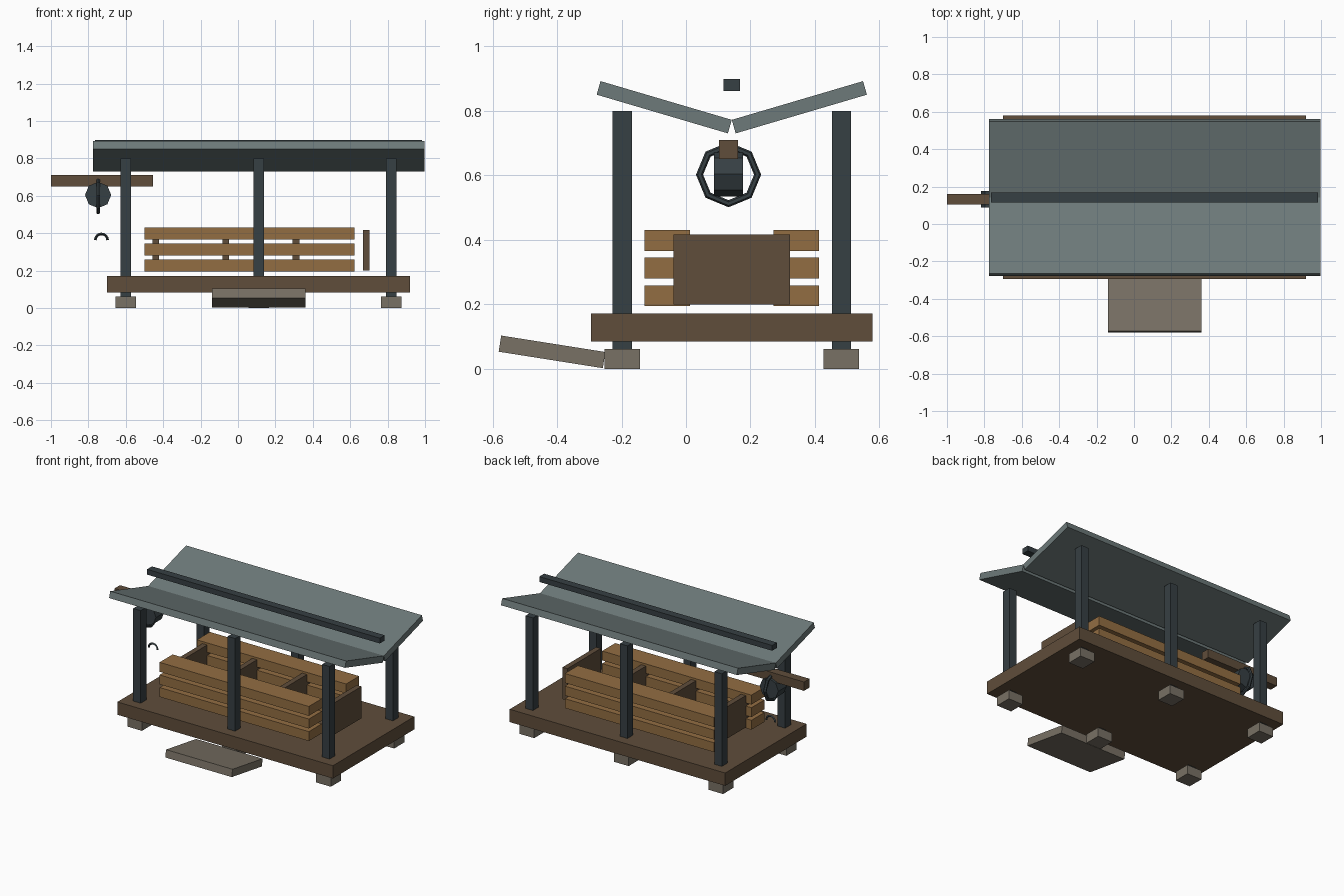
import bpy, bmesh
from math import pi, sin, cos

if "Cube" in bpy.data.objects:
    bpy.data.objects.remove(bpy.data.objects["Cube"])


def material(name, r, g, b):
    m = bpy.data.materials.new(name)
    m.diffuse_color = (r, g, b, 1)
    m.use_nodes = True
    m.node_tree.nodes["Principled BSDF"].inputs["Base Color"].default_value = m.diffuse_color
    return m


DARK_WOOD = material("dark_wood", 0.115, 0.075, 0.043)
PLANK = material("plank_wood", 0.29, 0.155, 0.055)
IRON = material("dark_iron", 0.037, 0.05, 0.056)
SLATE = material("slate", 0.155, 0.195, 0.195)
STONE = material("stone", 0.19, 0.165, 0.13)


def box(name, x, y, z, mat):
    """Box from (min, max) ranges on each axis."""
    return prism(name, [(y[0], z[0]), (y[1], z[0]), (y[1], z[1]), (y[0], z[1])], x, mat)


def prism(name, profile, x, mat):
    """Extrude a (y, z) profile along x."""
    bm = bmesh.new()
    face = bm.faces.new([bm.verts.new((x[0], y, z)) for y, z in profile])
    ext = bmesh.ops.extrude_face_region(bm, geom=[face])
    verts = [v for v in ext["geom"] if isinstance(v, bmesh.types.BMVert)]
    bmesh.ops.translate(bm, verts=verts, vec=(x[1] - x[0], 0, 0))
    bmesh.ops.recalc_face_normals(bm, faces=bm.faces)
    me = bpy.data.meshes.new(name)
    bm.to_mesh(me)
    bm.free()
    ob = bpy.data.objects.new(name, me)
    bpy.context.collection.objects.link(ob)
    me.materials.append(mat)
    return ob


def around(c, half):
    return (c - half, c + half)


MID = 0.142  # centre line of the stall in y

# Deck, stone feet and posts
box("deck", (-0.70, 0.92), (-0.295, 0.579), (0.084, 0.171), DARK_WOOD)
for x in (-0.60, 0.11, 0.82):
    for y in (MID - 0.34, MID + 0.34):
        box("foot", around(x, 0.055), around(y, 0.055), (0, 0.062), STONE)
        box("post", around(x, 0.028), around(y, 0.03), (0.06, 0.80), IRON)

# Tilted front step
prism("step", [(-0.573, 0.103), (-0.25, 0.052), (-0.258, 0.002), (-0.581, 0.053)],
      (-0.14, 0.36), STONE)

# Valley roof: two mirrored panels and a ridge bar
for s in (-1, 1):
    prism("roof_panel", [(MID + s * a, z) for a, z in
                         ((0.407, 0.892), (0.419, 0.85), (0.012, 0.73), (0.0, 0.772))],
          (-0.775, 0.998), SLATE)
box("ridge_bar", (-0.765, 0.985), around(MID, 0.026), (0.862, 0.898), IRON)

# Slatted crate sides and dividers
for s in (-1, 1):
    for i in range(3):
        z = 0.195 + 0.0855 * i
        box("slat", (-0.50, 0.622), around(MID + s * 0.20, 0.07), (z, z + 0.064), PLANK)
for i in range(4):
    box("divider", around(-0.44 + 0.375 * i, 0.018), around(MID, 0.18), (0.20, 0.416), DARK_WOOD)

# Hoist beam
box("hoist_beam", (-1.0, -0.455), around(0.132, 0.029), (0.65, 0.71), DARK_WOOD)

# Pulley drum and ring
bpy.ops.mesh.primitive_cylinder_add(vertices=8, radius=0.07, depth=0.09,
                                    location=(-0.748, 0.132, 0.604), rotation=(pi / 2, 0, 0))
bpy.context.object.name = "pulley_drum"
bpy.context.object.data.materials.append(IRON)
bpy.ops.mesh.primitive_torus_add(major_segments=8, minor_segments=6, major_radius=0.09,
                                 minor_radius=0.011, location=(-0.748, 0.132, 0.602),
                                 rotation=(0, pi / 2, 0))
bpy.context.object.name = "pulley_ring"
bpy.context.object.data.materials.append(IRON)

# Hook: half loop
cu = bpy.data.curves.new("hook", "CURVE")
cu.dimensions = "3D"
cu.bevel_depth = 0.007
cu.bevel_resolution = 0
cu.use_fill_caps = True
sp = cu.splines.new("POLY")
sp.points.add(8)
for i, p in enumerate(sp.points):
    a = pi * i / 8
    p.co = (-0.73 + 0.033 * cos(a), 0.132, 0.363 + 0.033 * sin(a), 1)
sp.use_smooth = False
cu.materials.append(IRON)
bpy.context.collection.objects.link(bpy.data.objects.new("hook", cu))
